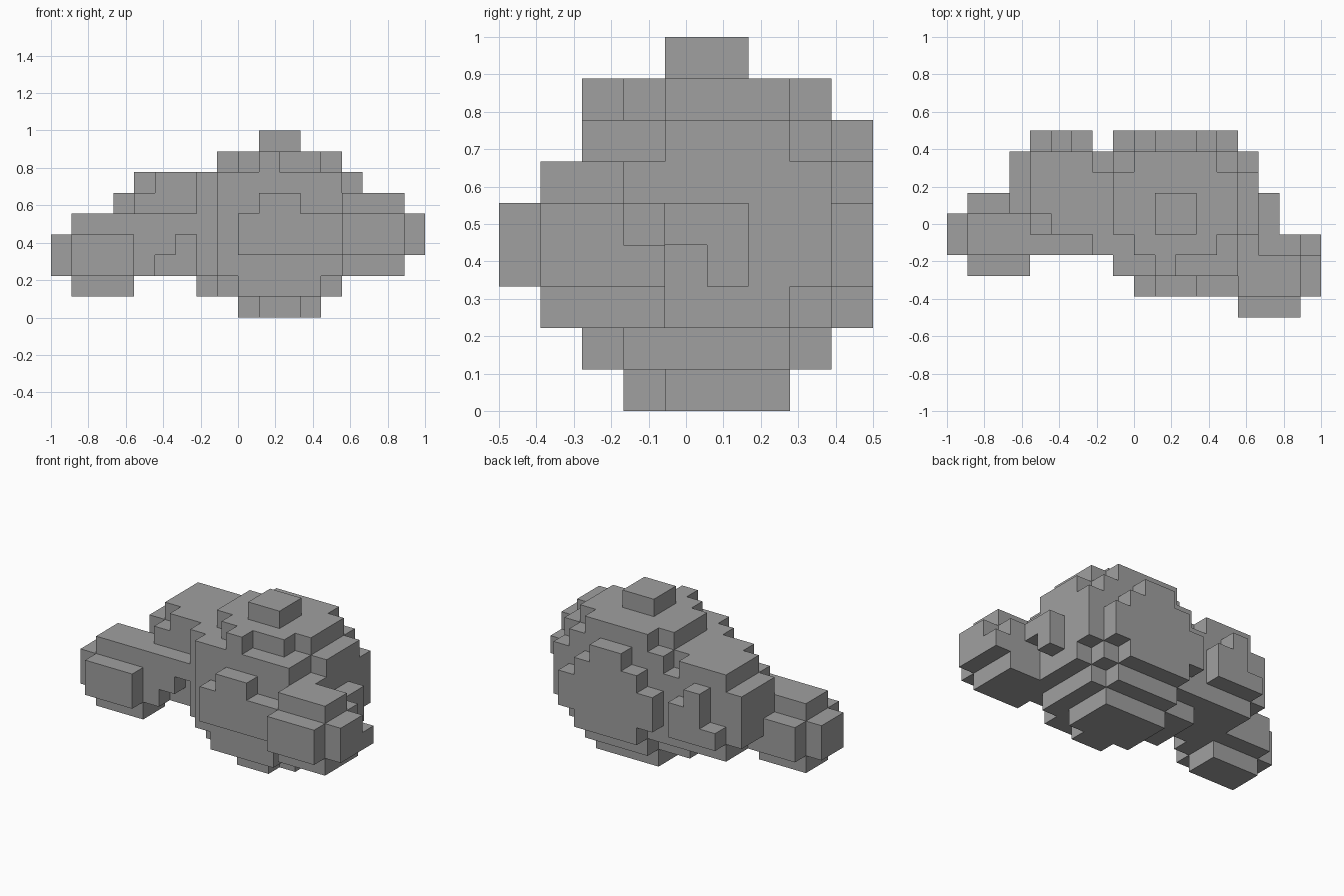
import bpy
import bmesh
from mathutils import Vector

CELL = 2 / 18
ORIGIN = Vector((-1, -0.5, 0))

default_cube = bpy.data.objects.get("Cube")
if default_cube:
    bpy.data.objects.remove(default_cube, do_unlink=True)

grey = bpy.data.materials.new("plain grey")
grey.use_nodes = True
grey.diffuse_color = (0.35, 0.35, 0.35, 1)
grey.node_tree.nodes["Principled BSDF"].inputs["Base Color"].default_value = grey.diffuse_color


def fill(cells, x, y, z):
    """Add a block of grid cells, given inclusive ranges."""
    for i in range(x[0], x[-1] + 1):
        for j in range(y[0], y[-1] + 1):
            for k in range(z[0], z[-1] + 1):
                cells.add((i, j, k))


def build(name, cells, taken):
    """Make the outer skin of a cell group as one blocky mesh."""
    bm = bmesh.new()
    for cell in sorted(cells - taken):
        centre = Vector(cell) + Vector((0.5, 0.5, 0.5))
        for axis in range(3):
            for sign in (-1, 1):
                beside = list(cell)
                beside[axis] += sign
                if tuple(beside) in cells | taken:
                    continue
                normal, u = Vector(), Vector()
                normal[axis] = sign / 2
                u[(axis + 1) % 3] = 0.5
                v = normal.cross(u) * 2
                corners = (-u - v, u - v, u + v, v - u)
                bm.faces.new([bm.verts.new(ORIGIN + CELL * (centre + normal + c)) for c in corners])
    bmesh.ops.remove_doubles(bm, verts=bm.verts, dist=CELL / 100)
    mesh = bpy.data.meshes.new(name)
    bm.to_mesh(mesh)
    bm.free()
    mesh.materials.append(grey)
    bpy.context.collection.objects.link(bpy.data.objects.new(name, mesh))
    taken |= cells


# Large rounded body, stacked in layers from the bottom up
body = set()
layers = {
    (0,): [((9, 12), (4, 6)), ((10, 11), (3, 6))],
    (1,): [((8, 13), (3, 6)), ((9, 12), (2, 7)), ((7,), (4, 6))],
    (2,): [((7, 14), (3, 6)), ((8, 13), (2, 7)), ((9, 12), (2, 8))],
    (3, 4): [((7, 14), (3, 7)), ((8, 13), (2, 8)), ((9, 13), (1, 8))],
    (5,): [((7, 14), (3, 7)), ((8, 13), (2, 7)), ((9, 12), (2, 8)), ((10, 11), (1, 8))],
    (6,): [((7, 14), (4, 6)), ((8, 13), (2, 7)), ((10, 11), (2, 8)), ((7,), (3, 6))],
    (7,): [((8, 13), (4, 6)), ((9, 12), (3, 7)), ((10,), (2, 7))],
    (8,): [((10, 11), (4, 5))],
}
for z, plates in layers.items():
    for x, y in plates:
        fill(body, x, y, z)

# Side lobe with a stepped top and a small cross on its back
side_lobe = set()
for x, y, z in [
    ((4, 7), (4, 7), (2, 5)),
    ((3,), (5, 7), (3, 5)),
    ((4, 6), (5, 7), (6,)),
    ((5, 6), (4, 7), (6,)),
    ((4, 6), (8,), (3,)),
    ((5, 6), (8,), (4,)),
    ((5,), (8,), (5,)),
]:
    fill(side_lobe, x, y, z)

# Long arm whose front skin is cut in steps underneath
side_arm = set()
for x, y, z in [
    ((0,), (3, 4), (2, 3)),
    ((1, 3), (3, 5), (2, 3)),
    ((1, 3), (3, 4), (4,)),
    ((1, 3), (2,), (2, 3)),
    ((1, 3), (3, 4), (1,)),
    ((4,), (3,), (2,)),
    ((4, 5), (3,), (3,)),
    ((4, 6), (3,), (4,)),
]:
    fill(side_arm, x, y, z)

# Small lobe at the front corner
corner_lobe = set()
for x, y, z in [
    ((14, 16), (1, 3), (2, 4)),
    ((14, 16), (0,), (3, 4)),
    ((14, 16), (1, 2), (5,)),
    ((17,), (1, 2), (3, 4)),
    ((17,), (3,), (3,)),
    ((15,), (4, 5), (4,)),
    ((15,), (5,), (3,)),
]:
    fill(corner_lobe, x, y, z)

taken = set()
build("body", body, taken)
build("side_lobe", side_lobe, taken)
build("side_arm", side_arm, taken)
build("corner_lobe", corner_lobe, taken)
